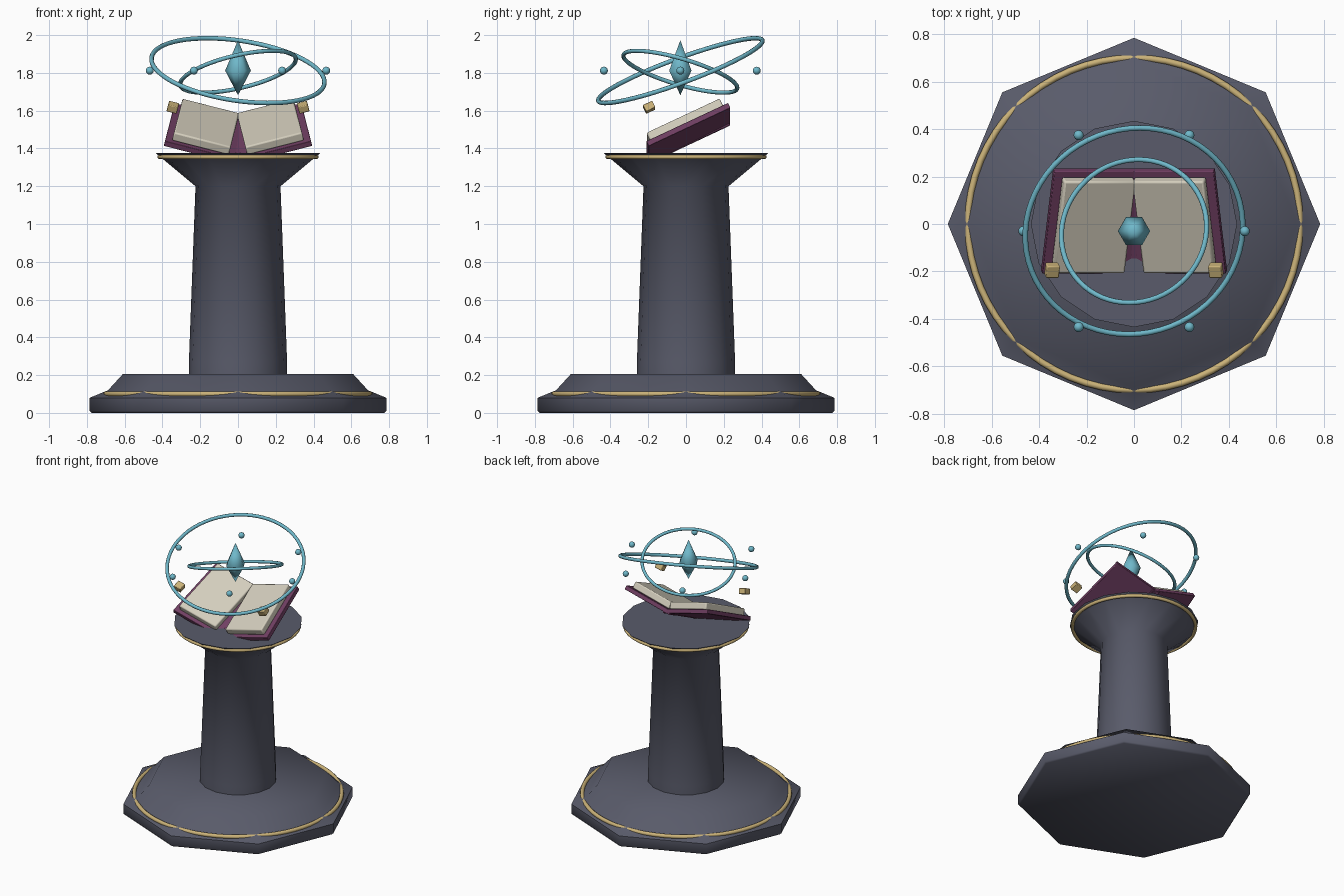
import bpy, bmesh, math
from mathutils import Matrix, Vector, Euler

cube = bpy.data.objects.get("Cube")
if cube:
    bpy.data.objects.remove(cube, do_unlink=True)


def material(name, r, g, b):
    m = bpy.data.materials.new(name)
    m.use_nodes = True
    m.diffuse_color = (r, g, b, 1)
    bsdf = next(n for n in m.node_tree.nodes if n.type == 'BSDF_PRINCIPLED')
    bsdf.inputs["Base Color"].default_value = (r, g, b, 1)
    return m


STONE = material("slate stone", 0.10, 0.105, 0.145)
GOLD = material("pale gold", 0.60, 0.45, 0.19)
COVER = material("plum leather", 0.165, 0.05, 0.125)
PAGE = material("cream paper", 0.66, 0.62, 0.51)
BLUE = material("sky blue crystal", 0.16, 0.48, 0.59)


def finish(obj, name, mat, smooth=None):
    obj.name = name
    obj.data.materials.append(mat)
    if smooth:
        bpy.ops.object.select_all(action='DESELECT')
        obj.select_set(True)
        bpy.context.view_layer.objects.active = obj
        bpy.ops.object.shade_smooth_by_angle(angle=math.radians(smooth))
    return obj


def lathe(name, profile, sides, mat, smooth=None, loc=(0, 0, 0)):
    """Stack polygon rings of (radius, z); radius 0 makes a tip."""
    bm = bmesh.new()
    rings = []
    for r, z in profile:
        count = sides if r else 1
        angles = [2 * math.pi * i / sides for i in range(count)]
        rings.append([bm.verts.new((r * math.cos(a), r * math.sin(a), z)) for a in angles])
    for low, high in zip(rings, rings[1:]):
        for i in range(sides):
            j = (i + 1) % sides
            corners = [low[i % len(low)], low[j % len(low)],
                       high[j % len(high)], high[i % len(high)]]
            bm.faces.new(list(dict.fromkeys(corners)))
    for ring in (rings[0], rings[-1]):
        if len(ring) > 2:
            bm.faces.new(ring)
    bmesh.ops.recalc_face_normals(bm, faces=bm.faces)
    mesh = bpy.data.meshes.new(name)
    bm.to_mesh(mesh)
    bm.free()
    obj = bpy.data.objects.new(name, mesh)
    obj.location = loc
    bpy.context.collection.objects.link(obj)
    return finish(obj, name, mat, smooth)


def ring(name, radius, tube, loc, mat, rot=(0, 0, 0)):
    bpy.ops.mesh.primitive_torus_add(major_radius=radius, minor_radius=tube, location=loc,
                                     rotation=rot, major_segments=64, minor_segments=10)
    return finish(bpy.context.object, name, mat, 60)


def box(name, size, loc, rot, mat, bevel):
    bpy.ops.mesh.primitive_cube_add(size=1, location=loc, rotation=rot)
    obj = bpy.context.object
    obj.data.transform(Matrix.Diagonal((*size, 1)))
    mod = obj.modifiers.new("soft_edges", 'BEVEL')
    mod.width = bevel
    mod.segments = 2
    return finish(obj, name, mat, 30)


# Stone pedestal
lathe("base", [(0.775, 0), (0.785, 0.01), (0.785, 0.08), (0.688, 0.12), (0.61, 0.205)],
      8, STONE, 50)
lathe("column", [(0.26, 0.2), (0.26, 0.27), (0.225, 1.2), (0.435, 1.375)], 16, STONE, 60)

# Gold inlays
ring("base_trim", 0.70, 0.014, (0, 0, 0.10), GOLD)
ring("rim_trim", 0.415, 0.012, (0, 0, 1.355), GOLD)

# Open book: each half leans back and folds up away from the spine
TILT, FOLD = 0.45, 0.25
for side, label in ((1, "left"), (-1, "right")):
    rot = Euler((TILT, -side * FOLD, 0))
    centre = Vector((side * 0.18, 0.0125, 1.48))
    box(label + "_cover", (0.38, 0.48, 0.03), centre, rot, COVER, 0.003)
    lift = rot.to_matrix() @ Vector((0, 0, 0.04))
    box(label + "_pages", (0.31, 0.43, 0.05), centre + lift, rot, PAGE, 0.008)
    box(label + "_clasp", (0.055, 0.055, 0.04), (side * 0.345, -0.195, 1.618),
        rot, GOLD, 0.004)
box("spine", (0.06, 0.478, 0.03), (0, 0.0125, 1.435), (TILT, 0, 0), COVER, 0.003)

# Floating crystal, tilted rings and orbiting beads
HUB = Vector((0, -0.03, 1.812))
lathe("crystal", [(0, -0.13), (0.068, 0), (0, 0.161)], 6, BLUE, 65, HUB)
ring("outer_ring", 0.463, 0.012, HUB, BLUE, (0.35, 0.15, 0))
ring("inner_ring", 0.314, 0.011, HUB - Vector((0, 0, 0.006)), BLUE, (-0.28, -0.23, 0))
for i in range(6):
    a = i * math.pi / 3
    spot = HUB + 0.467 * Vector((math.cos(a), math.sin(a), 0))
    bpy.ops.mesh.primitive_uv_sphere_add(segments=16, ring_count=8, radius=0.021, location=spot)
    finish(bpy.context.object, "bead_%d" % (i + 1), BLUE, 60)
